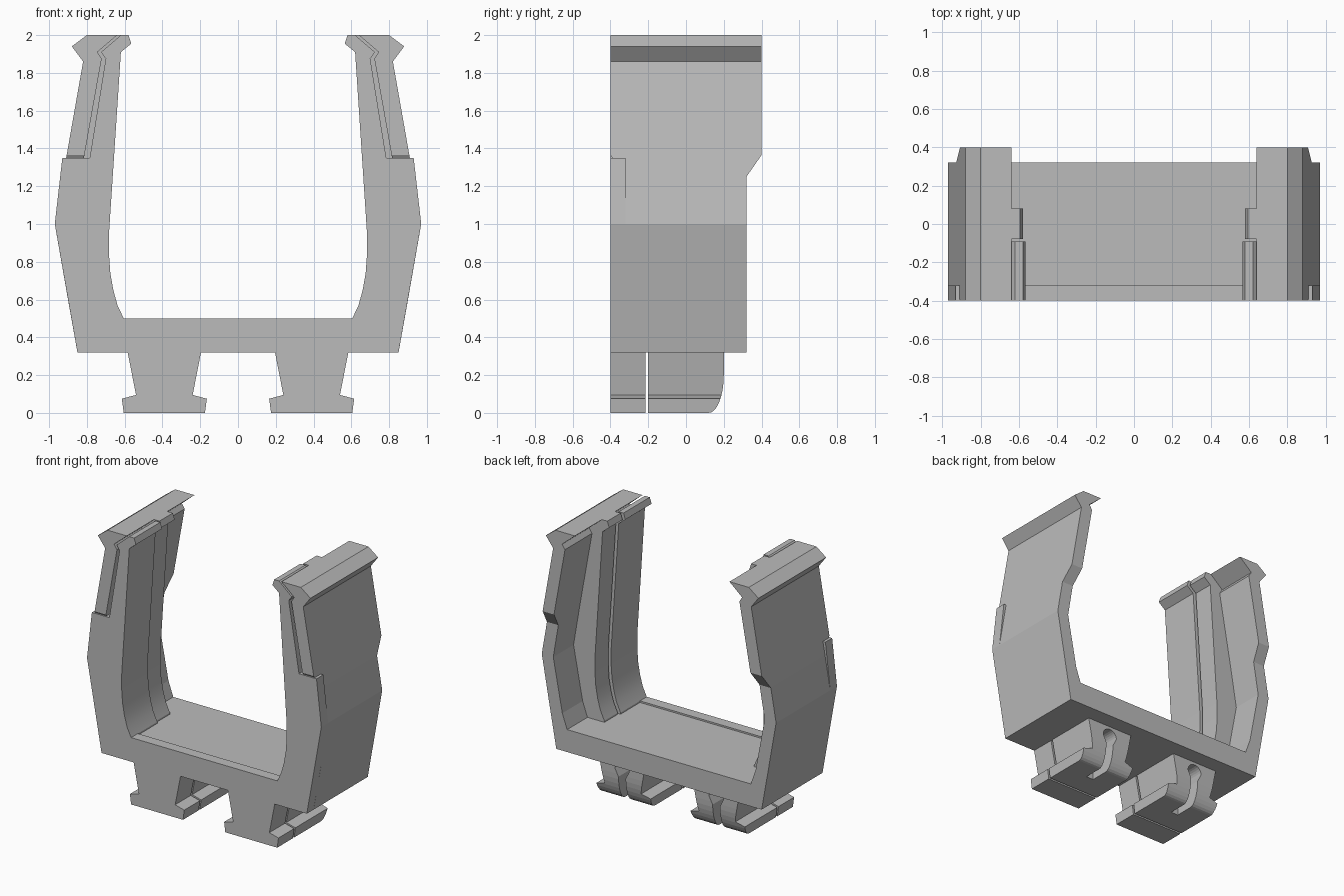
import bpy, bmesh, math

cube = bpy.data.objects.get("Cube")
if cube:
    bpy.data.objects.remove(cube, do_unlink=True)

grey = bpy.data.materials.new("plain grey")
grey.use_nodes = True
grey.diffuse_color = (0.5, 0.5, 0.5, 1)
grey.node_tree.nodes["Principled BSDF"].inputs["Base Color"].default_value = (0.5, 0.5, 0.5, 1)


def finish(name, bm, mirror=True):
    bmesh.ops.recalc_face_normals(bm, faces=bm.faces[:])
    mesh = bpy.data.meshes.new(name)
    bm.to_mesh(mesh)
    bm.free()
    mesh.materials.append(grey)
    ob = bpy.data.objects.new(name, mesh)
    bpy.context.collection.objects.link(ob)
    if mirror:
        ob.modifiers.new("mirror", "MIRROR").use_mirror_merge = False
    return ob


def prism(name, points, lo, hi, axis="y", mirror=True):
    """Extrude a closed outline along x or y."""
    bm = bmesh.new()
    place = (lambda a, b, d: (a, d, b)) if axis == "y" else (lambda a, b, d: (d, a, b))
    near = [bm.verts.new(place(a, b, lo)) for a, b in points]
    far = [bm.verts.new(place(a, b, hi)) for a, b in points]
    bm.faces.new(near)
    bm.faces.new(far[::-1])
    for i in range(len(points)):
        j = (i + 1) % len(points)
        bm.faces.new((near[i], far[i], far[j], near[j]))
    return finish(name, bm, mirror)


def smooth(ob, degrees):
    bpy.ops.object.select_all(action="DESELECT")
    ob.select_set(True)
    bpy.context.view_layer.objects.active = ob
    bpy.ops.object.shade_smooth_by_angle(angle=math.radians(degrees))


def both_sides(half):
    return half + [(-x, z) for x, z in reversed(half)]


# Base plate
prism("base_plate", both_sides([(0.85, 0.32), (0.88, 0.488)]), -0.32, 0.32, mirror=False)

# Outer arm shells: outer point, inner point and half width at each level
levels = [
    ((0.88, 0.488), (0.76, 0.488), 0.32),
    ((0.90, 0.6), (0.80, 0.6), 0.32),
    ((0.97, 1.0), (0.875, 1.0), 0.32),
    ((0.927, 1.25), (0.833, 1.25), 0.32),
    ((0.907, 1.365), (0.813, 1.365), 0.40),
    ((0.82, 1.86), (0.722, 1.875), 0.40),
    ((0.88, 1.94), (0.745, 1.91), 0.40),
    ((0.80, 2.0), (0.64, 2.0), 0.40),
]
bm = bmesh.new()
rings = []
for (ox, oz), (ix, iz), w in levels:
    rings.append([bm.verts.new(p) for p in
                  ((ox, -w, oz), (ox, w, oz), (ix, w, iz), (ix, -w, iz))])
for a, b in zip(rings, rings[1:]):
    for i in range(4):
        j = (i + 1) % 4
        bm.faces.new((a[i], a[j], b[j], b[i]))
bm.faces.new(rings[0])
bm.faces.new(rings[-1])
finish("arm_shell", bm)

# Inner outline of the clip arms, top hook down to the floor
inner = [(0.58, 2.0), (0.565, 1.955), (0.62, 1.91), (0.683, 0.95), (0.683, 0.84),
         (0.676, 0.74), (0.66, 0.65), (0.638, 0.57), (0.605, 0.5)]
groove = [(0.785, 1.35), (0.70, 1.875), (0.725, 1.91), (0.62, 2.0)]

# Front frame, one U-shaped plate
frame = [(0.85, 0.32), (0.97, 1.0), (0.93, 1.35)] + groove + inner
smooth(prism("front_frame", both_sides(frame), -0.4, -0.32, mirror=False), 11)

# Ribs behind the frame, separated from the shell by the groove
rib = [(0.80, 0.45), (0.86, 1.0), (0.84, 1.35)] + groove + inner + [(0.605, 0.45)]
smooth(prism("front_rib", rib, -0.32, -0.09), 11)

# Middle ribs, joined to the shell
middle = ([(0.80, 0.45), (0.82, 0.6), (0.89, 1.0), (0.83, 1.35), (0.74, 1.875), (0.76, 1.91),
           (0.66, 2.0)] + [(x + 0.015, z) for x, z in inner] + [(0.62, 0.45)])
smooth(prism("middle_rib", middle, -0.078, 0.08), 11)

# Feet with a T-shaped rail section, mirrored about the foot centre
foot_half = [(0.215, 0.0), (0.225, 0.075), (0.15, 0.095), (0.195, 0.325)]
foot = [(x + 0.39, z) for x, z in both_sides(foot_half)]
prism("front_foot", foot, -0.4, -0.215)
rear = prism("rear_foot", foot, -0.2, 0.2)

# Helpers: rounded heel outline and a round-topped channel
heel = [(-0.3, -0.1), (0.1, -0.1), (0.12, 0.0)]
heel += [(0.12 + 0.08 * math.sin(t), 0.2 - 0.2 * math.cos(t))
         for t in (math.pi / 2 * i / 8 for i in range(1, 9))]
heel += [(0.2, 0.5), (-0.3, 0.5)]
heel_block = prism("heel_cutter", heel, 0.1, 0.7, axis="x", mirror=False)
slot = [(0.36, -0.1), (0.36, 0.18)]
slot += [(0.39 - 0.06 * math.cos(t), 0.24 + 0.06 * math.sin(t))
         for t in (math.pi * i / 12 for i in range(13))]
slot += [(0.42, 0.18), (0.42, -0.1)]
slot_block = prism("slot_cutter", slot, -0.02, 0.3, mirror=False)

rear.modifiers.clear()
for cutter, operation in ((heel_block, "INTERSECT"), (slot_block, "DIFFERENCE")):
    mod = rear.modifiers.new(cutter.name, "BOOLEAN")
    mod.object, mod.operation, mod.solver = cutter, operation, "EXACT"
    cutter.hide_render = True
    cutter.hide_viewport = True
rear.modifiers.new("mirror", "MIRROR").use_mirror_merge = False
